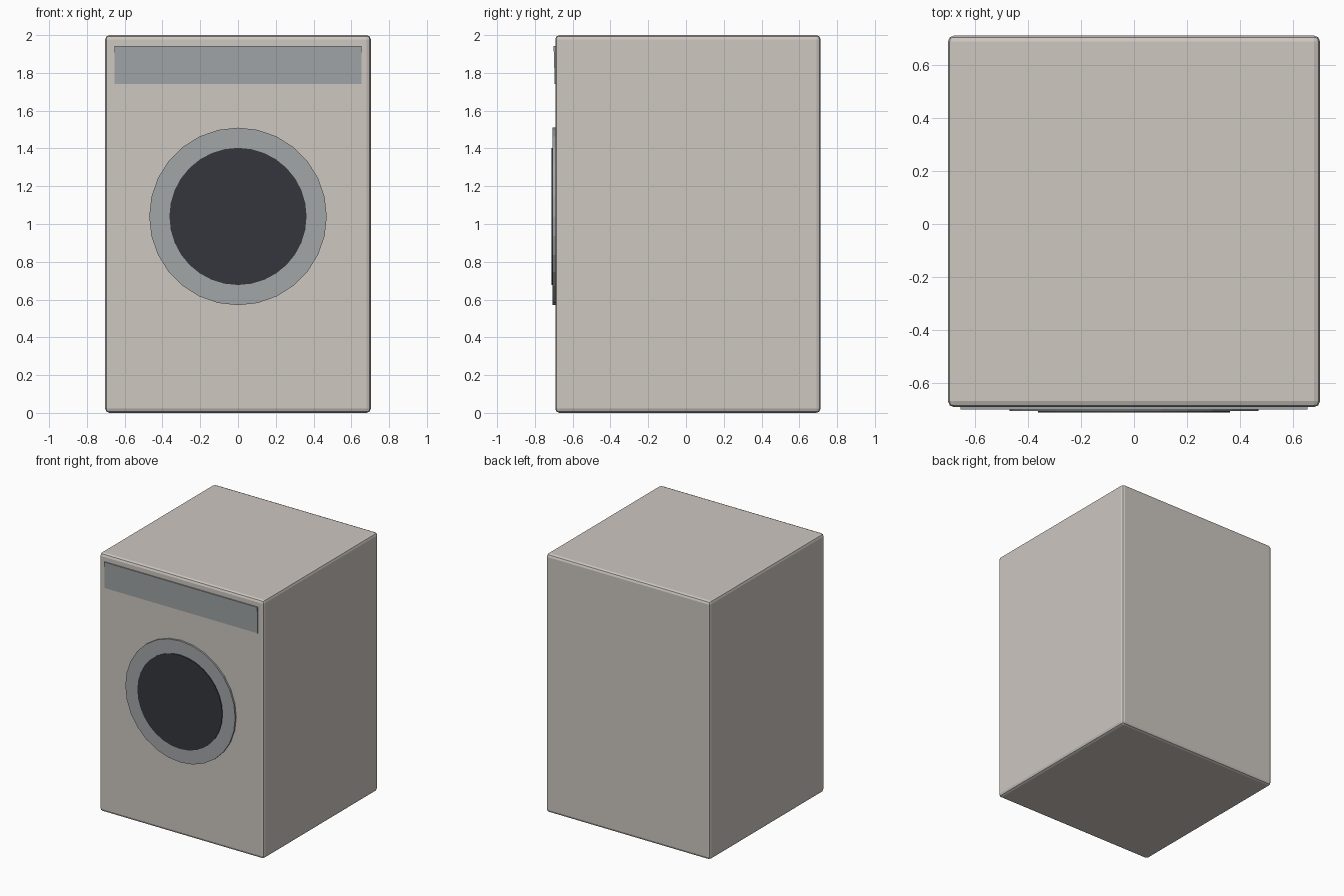
import bpy, bmesh
from math import pi

if "Cube" in bpy.data.objects:
    bpy.data.objects.remove(bpy.data.objects["Cube"])


def paint(ob, name, rgb):
    mat = bpy.data.materials.get(name) or bpy.data.materials.new(name)
    mat.diffuse_color = (*rgb, 1)
    mat.use_nodes = True
    mat.node_tree.nodes["Principled BSDF"].inputs["Base Color"].default_value = mat.diffuse_color
    ob.data.materials.append(mat)


def box(name, lo, hi, bevel=0):
    bpy.ops.mesh.primitive_cube_add(size=1, location=[(a + b) / 2 for a, b in zip(lo, hi)])
    ob = bpy.context.object
    ob.name = name
    ob.scale = [b - a for a, b in zip(lo, hi)]
    bpy.ops.object.transform_apply(location=False, rotation=False, scale=True)
    if bevel:
        mod = ob.modifiers.new("rounded_edges", 'BEVEL')
        mod.width, mod.segments = bevel, 2
    return ob


def disc(name, radius, front, back, sides=28):
    bpy.ops.mesh.primitive_cylinder_add(vertices=sides, radius=radius, depth=back - front,
                                        location=(0, (front + back) / 2, 1.04),
                                        rotation=(pi / 2, 0, 0))
    ob = bpy.context.object
    ob.name = name
    return ob


SHELL, TRIM, GLASS = (0.61, 0.57, 0.53), (0.36, 0.38, 0.39), (0.033, 0.037, 0.046)

# Cabinet
cabinet = box("cabinet", (-0.703, -0.692, 0), (0.703, 0.712, 2), 0.022)
paint(cabinet, "shell", SHELL)

# Control panel, leaning so its lower edge meets the cabinet face
panel = box("control_panel", (-0.655, -0.701, 1.74), (0.655, -0.66, 1.943))
for v in panel.data.vertices:
    if v.co.y < 0 and v.co.z < 0:
        v.co.y += 0.006
paint(panel, "trim", TRIM)

# Door ring and window
paint(disc("door_ring", 0.47, -0.706, -0.66), "trim", TRIM)
paint(disc("door_window", 0.363, -0.712, -0.66, 32), "glass", GLASS)
